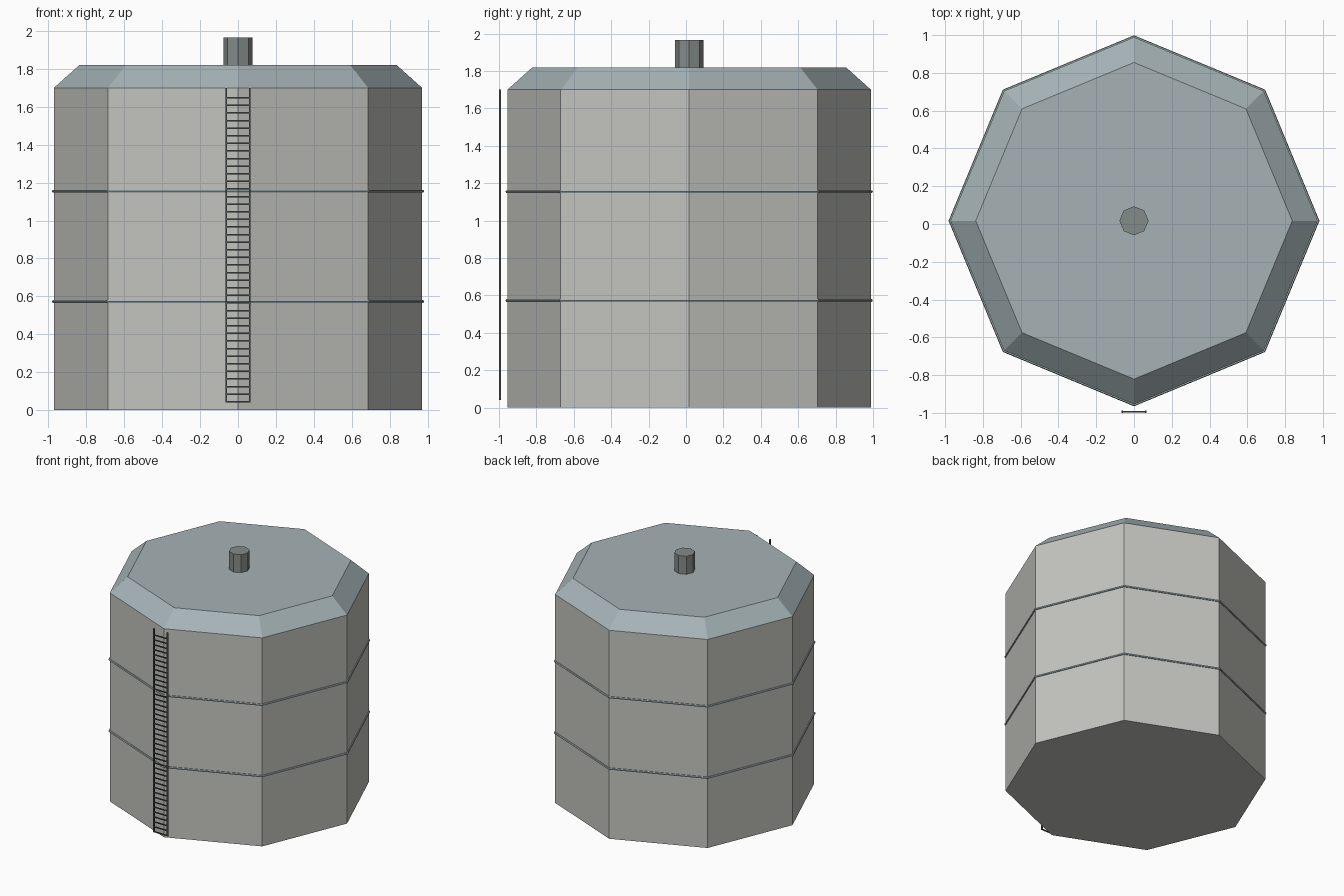
import bpy

if "Cube" in bpy.data.objects:
    bpy.data.objects.remove(bpy.data.objects["Cube"])

CY = 0.017          # tank axis sits slightly back, the ladder stands in front
SIDES = 8


def material(name, rgb):
    m = bpy.data.materials.new(name)
    m.diffuse_color = (*rgb, 1)
    m.use_nodes = True
    m.node_tree.nodes["Principled BSDF"].inputs["Base Color"].default_value = m.diffuse_color
    return m


wall_grey = material("wall_grey", (0.55, 0.56, 0.52))
roof_blue = material("roof_blue", (0.38, 0.45, 0.47))
vent_grey = material("vent_grey", (0.23, 0.26, 0.25))
dark_steel = material("dark_steel", (0.08, 0.09, 0.09))


def finish(name, mat):
    ob = bpy.context.object
    ob.name = name
    ob.data.materials.append(mat)
    return ob


def prism(name, r1, r2, z0, z1, mat):
    bpy.ops.mesh.primitive_cone_add(vertices=SIDES, radius1=r1, radius2=r2,
                                    depth=z1 - z0, location=(0, CY, (z0 + z1) / 2))
    return finish(name, mat)


def box(name, size, loc, mat):
    bpy.ops.mesh.primitive_cube_add(size=1, location=loc)
    ob = finish(name, mat)
    ob.scale = size
    return ob


# Octagonal tank body, sloped roof and roof vent
prism("tank_wall", 0.972, 0.972, 0, 1.70, wall_grey)
prism("roof", 0.972, 0.838, 1.70, 1.82, roof_blue)
prism("roof_vent", 0.077, 0.077, 1.82, 1.967, vent_grey)

# Two thin hoops around the wall
for i, z in enumerate((0.573, 1.155)):
    bpy.ops.mesh.primitive_torus_add(major_segments=SIDES, minor_segments=6,
                                     major_radius=0.974, minor_radius=0.008,
                                     location=(0, CY, z))
    finish(f"hoop_{i + 1}", roof_blue)

# Ladder rails
LY = -0.994
for side, x in (("left", -0.062), ("right", 0.062)):
    box(f"ladder_rail_{side}", (0.01, 0.011, 1.66), (x, LY, 0.87), dark_steel)

# Ladder rungs: one bar repeated with an array
rungs = box("ladder_rungs", (0.124, 0.008, 0.008), (0, LY, 0.044), dark_steel)
bpy.ops.object.transform_apply(location=False, rotation=False, scale=True)
arr = rungs.modifiers.new("rungs", 'ARRAY')
arr.count = 41
arr.use_relative_offset = False
arr.use_constant_offset = True
arr.constant_offset_displace = (0, 0, 0.0401)
